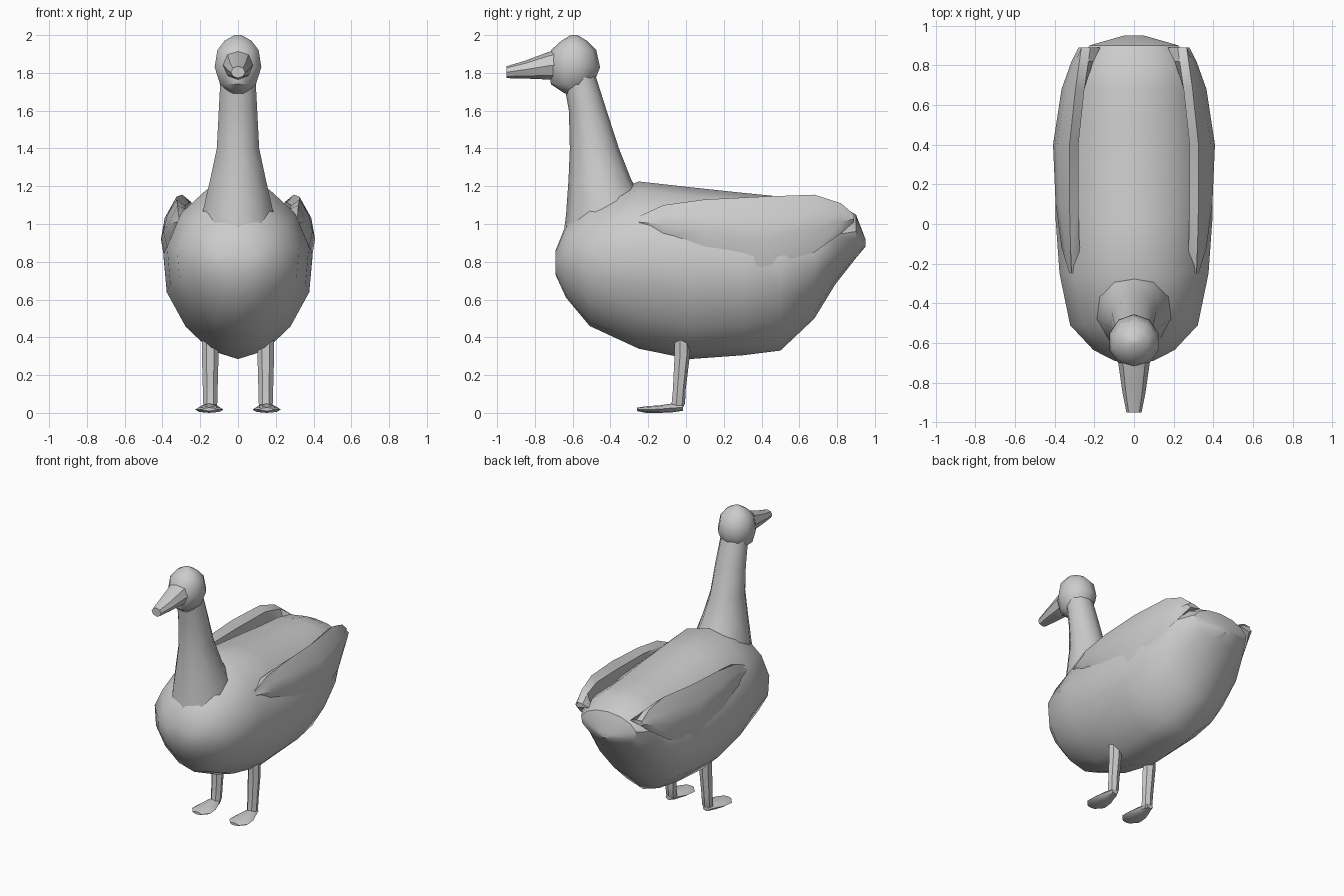
import bpy, bmesh
from math import sin, cos, pi, radians


def loft(name, rings, angle=40):
    """Skin a list of equal-length point rings and cap both ends."""
    bm = bmesh.new()
    loops = [[bm.verts.new(p) for p in ring] for ring in rings]
    n = len(loops[0])
    for a, b in zip(loops, loops[1:]):
        for i in range(n):
            j = (i + 1) % n
            bm.faces.new((a[i], a[j], b[j], b[i]))
    bm.faces.new(loops[0][::-1])
    bm.faces.new(loops[-1])
    bmesh.ops.recalc_face_normals(bm, faces=bm.faces)
    me = bpy.data.meshes.new(name)
    bm.to_mesh(me)
    bm.free()
    ob = bpy.data.objects.new(name, me)
    bpy.context.collection.objects.link(ob)
    bpy.ops.object.select_all(action='DESELECT')
    bpy.context.view_layer.objects.active = ob
    ob.select_set(True)
    bpy.ops.object.shade_smooth_by_angle(angle=radians(angle))
    return ob


def ring_y(y, z0, z1, w, pinch=0.0, n=14, x=0):
    """Oval facing along y; pinch narrows its lower half into a keel."""
    c, h = (z0 + z1) / 2, (z1 - z0) / 2
    ring = []
    for i in range(n):
        a = 2 * pi * i / n
        k = 1 - pinch * max(0, -cos(a))
        ring.append((x + w * k * sin(a), y, c + h * cos(a)))
    return ring


def ring_z(z, y0, y1, w, n=10, x=0):
    """Oval facing along z."""
    c, h = (y0 + y1) / 2, (y1 - y0) / 2
    return [(x + w * sin(2 * pi * i / n), c + h * cos(2 * pi * i / n), z) for i in range(n)]


# body: y, bottom, top, half width, keel pinch
body = [(-0.69, 0.73, 0.86, 0.10, 0), (-0.635, 0.61, 1.00, 0.21, 0.1), (-0.51, 0.46, 1.12, 0.33, 0.15),
        (-0.25, 0.34, 1.225, 0.385, 0.2), (0.02, 0.285, 1.195, 0.405, 0.2), (0.30, 0.305, 1.165, 0.405, 0.2),
        (0.50, 0.33, 1.145, 0.385, 0.25), (0.68, 0.50, 1.135, 0.345, 0.25), (0.79, 0.68, 1.11, 0.30, 0.25),
        (0.90, 0.82, 1.05, 0.23, 0.2), (0.95, 0.88, 0.92, 0.05, 0)]
loft("body", [ring_y(*s) for s in body])

# neck: z, front, back, half width
neck = [(0.85, -0.66, -0.10, 0.24), (1.05, -0.635, -0.18, 0.20), (1.235, -0.622, -0.29, 0.155),
        (1.40, -0.615, -0.355, 0.118), (1.60, -0.62, -0.42, 0.107), (1.82, -0.66, -0.49, 0.095)]
loft("neck", [ring_z(*s) for s in neck])

# head: z, front, back, half width
head = [(1.69, -0.64, -0.56, 0.04), (1.74, -0.715, -0.49, 0.10), (1.83, -0.73, -0.455, 0.13),
        (1.92, -0.715, -0.475, 0.115), (1.97, -0.66, -0.525, 0.075), (2.00, -0.61, -0.575, 0.02)]
loft("head", [ring_z(*s) for s in head])

# beak: y, bottom, top, half width
beak = [(-0.66, 1.76, 1.93, 0.085), (-0.73, 1.765, 1.91, 0.075),
        (-0.85, 1.77, 1.865, 0.058), (-0.95, 1.772, 1.835, 0.038)]
loft("beak", [ring_y(*s, n=8) for s in beak])

# wings: y, bottom edge, top edge, outer x, top-edge x
wing = [(-0.25, 0.99, 1.04, 0.325, 0.30), (-0.12, 0.93, 1.10, 0.365, 0.305),
        (0.10, 0.85, 1.13, 0.395, 0.31), (0.40, 0.77, 1.145, 0.408, 0.31),
        (0.68, 0.85, 1.155, 0.365, 0.28), (0.82, 0.95, 1.11, 0.315, 0.26),
        (0.89, 1.01, 1.05, 0.28, 0.25)]


def wing_section(s, y, z0, z1, xo, xt):
    h = z1 - z0
    pts = [(xo - 0.025, z0), (xo, z0 + h * 0.4), (xo - 0.02, z0 + h * 0.7), (xt + 0.015, z1),
           (xt - 0.03, z1 - h * 0.12), (xo - 0.11, z0 + h * 0.5)]
    return [(s * x, y, z) for x, z in pts]


for s, side in ((-1, "left"), (1, "right")):
    loft(side + "_wing", [wing_section(s, *w) for w in wing])

    # leg: z, front, back, half width
    leg = [(0.42, -0.065, 0.02, 0.045), (0.30, -0.065, 0.02, 0.045),
           (0.12, -0.073, -0.002, 0.04), (0.05, -0.08, -0.005, 0.038), (0.012, -0.09, -0.025, 0.03)]
    loft(side + "_leg", [ring_z(*l, n=7, x=s * 0.147) for l in leg])

    # webbed foot: y, bottom, top, half width
    foot = [(-0.015, 0.012, 0.045, 0.025), (-0.07, 0.003, 0.05, 0.045), (-0.14, 0.0, 0.04, 0.07),
            (-0.21, 0.0, 0.035, 0.075), (-0.26, 0.01, 0.028, 0.035)]
    loft(side + "_foot", [ring_y(*f, n=8, x=s * 0.152) for f in foot])
